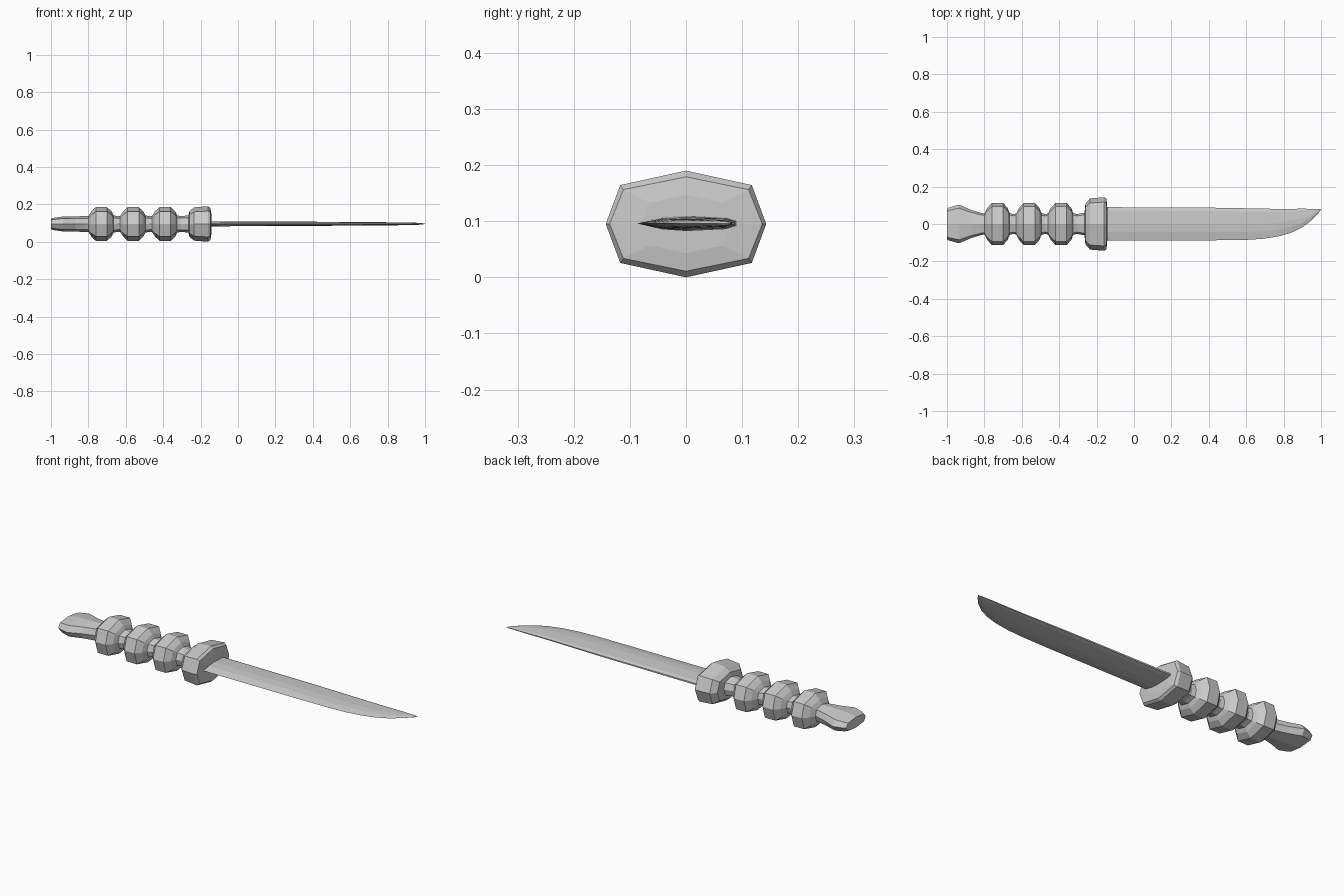
import bpy, bmesh

if "Cube" in bpy.data.objects:
    bpy.data.objects.remove(bpy.data.objects["Cube"])

ZC = 0.095  # height of the long axis


def loft(name, rings, cap_start=True, cap_end=True):
    """Skin a list of equal-length vertex rings into one flat-shaded object."""
    bm = bmesh.new()
    loops = [[bm.verts.new(p) for p in ring] for ring in rings]
    n = len(loops[0])
    for a, b in zip(loops, loops[1:]):
        for i in range(n):
            j = (i + 1) % n
            bm.faces.new((a[i], a[j], b[j], b[i]))
    if cap_start:
        bm.faces.new(loops[0][::-1])
    if cap_end:
        bm.faces.new(loops[-1])
    bmesh.ops.remove_doubles(bm, verts=bm.verts, dist=0.0005)
    bmesh.ops.recalc_face_normals(bm, faces=bm.faces)
    mesh = bpy.data.meshes.new(name)
    bm.to_mesh(mesh)
    bm.free()
    obj = bpy.data.objects.new(name, mesh)
    bpy.context.collection.objects.link(obj)
    return obj


# Eight-sided cross-section shared by grip and guard
OCT = [(1, 0), (.82, .73), (0, 1), (-.82, .73),
       (-1, 0), (-.82, -.73), (0, -1), (.82, -.73)]


def octagon(x, hy, hz):
    return [(x, hy * y, ZC + hz * z) for y, z in OCT]


# Grip: flared pommel, then three beads separated by narrow necks
grip = [(-1.0, .082, .028), (-.985, .09, .033), (-.935, .103, .04),
        (-.87, .075, .041), (-.82, .06, .042)]
for c in (-.73, -.56, -.39):
    grip += [(c - .07, .056, .042), (c - .055, .085, .066),
             (c - .03, .113, .09), (c + .03, .113, .09),
             (c + .055, .085, .066), (c + .065, .058, .046),
             (c + .085, .053, .042)]
grip.append((-.265, .06, .046))
loft("grip", [octagon(*s) for s in grip], cap_end=False)

# Guard: larger bead with a shallow domed front
guard = [(-.265, .06, .046), (-.26, .108, .068), (-.235, .137, .089),
         (-.16, .143, .095), (-.147, .136, .084), (-.142, .08, .052)]
loft("guard", [octagon(*s) for s in guard], cap_start=False)


# Blade: sharp lower edge, thick middle, narrow flat spine
SECTION = [(0, 0), (.25, .78), (.5, 1), (.9, .75), (1, .3),
           (1, -.3), (.9, -.75), (.5, -1), (.25, -.78)]


def blade_ring(x, edge, spine, t):
    return [(x, edge + (spine - edge) * v, ZC + .001 + t * w) for v, w in SECTION]


blade = [(-.15, -.087, .09, .0135), (.43, -.087, .087, .011),
         (.60, -.085, .084, .0095), (.69, -.079, .082, .009),
         (.77, -.067, .081, .0085), (.84, -.047, .081, .008),
         (.90, -.018, .082, .007), (.95, .02, .081, .006),
         (.985, .057, .081, .004), (1.0, .079, .08, .001)]
loft("blade", [blade_ring(*s) for s in blade])
